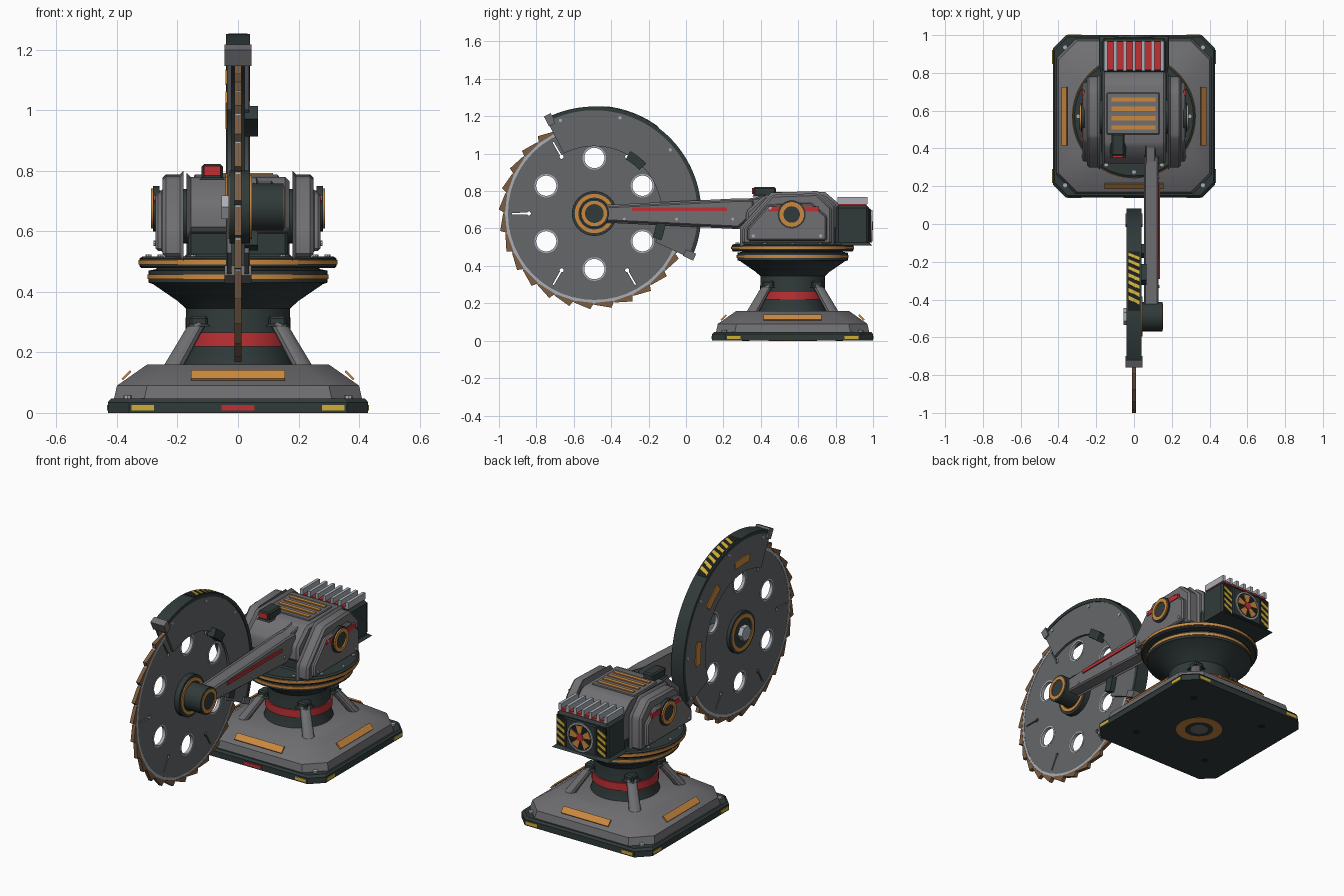
import bpy, bmesh
from math import sin, cos, pi, radians
from mathutils import Vector

default_cube = bpy.data.objects.get("Cube")
if default_cube:
    bpy.data.objects.remove(default_cube, do_unlink=True)


def material(name, *rgb):
    m = bpy.data.materials.new(name)
    m.use_nodes = True
    m.diffuse_color = (*rgb, 1)
    m.node_tree.nodes["Principled BSDF"].inputs["Base Color"].default_value = (*rgb, 1)
    return m


grey = material("body grey", .16, .16, .17)
steel = material("blade grey", .13, .135, .14)
dark = material("dark green grey", .03, .042, .042)
black = material("near black", .012, .014, .014)
light = material("light steel", .4, .43, .47)
red = material("signal red", .52, .03, .035)
orange = material("amber orange", .6, .25, .05)
yellow = material("hazard yellow", .62, .42, .035)
brown = material("tooth brown", .2, .11, .055)

BASE_Y = .57               # centre of base and turntable
HUB_Y, HUB_Z = -.49, .68   # centre of the saw blade


def finish(name, bm, mat, bevel=0):
    bmesh.ops.remove_doubles(bm, verts=bm.verts, dist=1e-5)
    if bevel:
        edges = [e for e in bm.edges if e.calc_face_angle(0) > .5]
        bmesh.ops.bevel(bm, geom=edges, offset=bevel, segments=1, affect='EDGES', clamp_overlap=True)
    bmesh.ops.recalc_face_normals(bm, faces=bm.faces)
    for f in bm.faces:
        f.smooth = True
    for e in bm.edges:
        e.smooth = e.calc_face_angle(4) < .5
    mesh = bpy.data.meshes.new(name)
    bm.to_mesh(mesh)
    bm.free()
    mesh.materials.append(mat)
    ob = bpy.data.objects.new(name, mesh)
    bpy.context.collection.objects.link(ob)
    return ob


def place(axis, a, b, h):
    return Vector({'x': (h, a, b), 'y': (a, h, b), 'z': (a, b, h)}[axis])


def loft(name, rings, mat, bevel=0, closed=False):
    """Skin matching rings of points; cap the ends or close the loop."""
    bm = bmesh.new()
    rows = [[bm.verts.new(p) for p in ring] for ring in rings]
    n = len(rows[0])
    for a, b in zip(rows, rows[1:] + (rows[:1] if closed else [])):
        for i in range(n):
            bm.faces.new((a[i], a[(i + 1) % n], b[(i + 1) % n], b[i]))
    if not closed:
        bm.faces.new(rows[0])
        bm.faces.new(rows[-1])
    return finish(name, bm, mat, bevel)


def prism(name, axis, pts, lo, hi, mat, bevel=0):
    return loft(name, [[place(axis, a, b, h) for a, b in pts] for h in (lo, hi)], mat, bevel)


def box(name, x0, x1, y0, y1, z0, z1, mat, bevel=0):
    return prism(name, 'z', [(x0, y0), (x1, y0), (x1, y1), (x0, y1)], z0, z1, mat, bevel)


def circle(a, b, r, n=32):
    return [(a + r * cos(2 * pi * i / n), b + r * sin(2 * pi * i / n)) for i in range(n)]


def lathe(name, axis, a, b, profile, mat, closed=False, n=48):
    rings = [[place(axis, p, q, h) for p, q in circle(a, b, r, n)] for r, h in profile]
    return loft(name, rings, mat, closed=closed)


def disc(name, axis, a, b, r, lo, hi, mat, n=32):
    return lathe(name, axis, a, b, [(r, lo), (r, hi)], mat, n=n)


def ring(name, axis, a, b, r0, r1, lo, hi, mat):
    return lathe(name, axis, a, b, [(r0, lo), (r1, lo), (r1, hi), (r0, hi)], mat, True)


def polar(r, deg):
    return HUB_Y + r * cos(radians(deg)), HUB_Z + r * sin(radians(deg))


def sector(name, r0, r1, a0, a1, x0, x1, mat):
    n = max(2, int((a1 - a0) / 3))
    arc = [a0 + (a1 - a0) * i / n for i in range(n + 1)]
    rings = [[Vector((x, *polar(r, a))) for r, x in ((r0, x0), (r1, x0), (r1, x1), (r0, x1))] for a in arc]
    return loft(name, rings, mat)


def stripes(name, where, count, slant):
    """Slanted hazard plates; where(u, v, d) maps the unit square to the surface."""
    bm = bmesh.new()
    for i in range(count):
        u = i / count
        w = .5 / count
        quad = ((u, 0), (u + w, 0), (u + w + slant, 1), (u + slant, 1))
        vs = [bm.verts.new(where(p, q, d)) for d in (0, 1) for p, q in quad]
        bmesh.ops.convex_hull(bm, input=vs)
    return finish(name, bm, yellow)


def octagon(half, cut, z):
    k = half - cut
    pts = ((half, -k), (half, k), (k, half), (-k, half), (-half, k), (-half, -k), (-k, -half), (k, -half))
    return [Vector((x, BASE_Y + y, z)) for x, y in pts]


# Base plate and sloped pedestal
loft("base_plate", [octagon(.43, .07, 0), octagon(.43, .07, .035), octagon(.42, .07, .047)], dark)
loft("pedestal", [octagon(.41, .1, .045), octagon(.4, .1, .09), octagon(.3, .1, .16)], grey)
ring("underside_ring", 'z', 0, BASE_Y, .08, .13, -.001, .004, orange)
disc("underside_cap", 'z', 0, BASE_Y, .05, -.001, .004, grey)
for sx in (-1, 1):
    for sy in (-1, 1):
        x, y = sx * .365, BASE_Y + sy * .365
        disc("base_bolt", 'z', x, y, .014, .04, .058, light, 8)
        disc("foot_hole", 'z', sx * .25, BASE_Y + sy * .25, .02, -.001, .002, black, 12)
        # Diagonal strut with its top clamp
        feet = [(.215, .15, .034), (.125, .31, .028)]
        loft("strut", [[Vector((sx * k + p, BASE_Y + sy * k + q, z)) for p, q in circle(0, 0, r, 12)]
                       for k, z, r in feet], grey)
        box("strut_clamp", sx * .13 - .03, sx * .13 + .03, BASE_Y + sy * .13 - .03,
            BASE_Y + sy * .13 + .03, .285, .32, dark, .008)
        # Hazard marks on the plate edges
        m = sx * .315
        box("edge_mark", m - .037, m + .037, BASE_Y + sy * .431 - .002, BASE_Y + sy * .431 + .002, .008, .026, yellow)
        box("edge_mark", sx * .431 - .002, sx * .431 + .002, BASE_Y + sy * .315 - .037,
            BASE_Y + sy * .315 + .037, .008, .026, yellow)
box("front_mark", -.055, .055, .137, .141, .008, .026, red)
for s in (-1, 1):
    # Amber strips lying on the pedestal slopes
    slope = [(.38, .107), (.385, .113), (.357, .141), (.352, .135)]
    prism("slope_strip", 'y', [(s * a, b) for a, b in slope], BASE_Y - .155, BASE_Y + .155, orange)
    prism("slope_strip", 'x', [(BASE_Y + s * a, b) for a, b in slope], -.155, .155, orange)

# Pillar and turntable
lathe("pillar", 'z', 0, BASE_Y, [(.19, .15), (.175, .2), (.172, .345), (.2, .37), (.28, .425),
                                (.295, .43), (.295, .47), (.27, .475), (.27, .485)], dark)
ring("pillar_band", 'z', 0, BASE_Y, .16, .182, .22, .265, red)
lathe("turntable", 'z', 0, BASE_Y, [(.32, .478), (.325, .484), (.325, .51), (.315, .517)], dark)
ring("lower_trim", 'z', 0, BASE_Y, .28, .299, .443, .457, orange)
ring("upper_trim", 'z', 0, BASE_Y, .3, .329, .49, .505, orange)
for x, y in circle(0, BASE_Y, .295, 12):
    disc("turntable_bolt", 'z', x, y, .01, .51, .524, light, 8)

# Shoulder body between the cheeks
box("body_foot", -.165, .165, .38, .8, .515, .61, dark, .01)
prism("body", 'x', [(.32, .6), (.32, .69), (.42, .78), (.74, .78), (.81, .72), (.81, .59), (.4, .59)],
      -.17, .17, grey, .014)
box("vent_plate", -.145, .135, .475, .695, .775, .787, grey, .004)
for y in (.51, .56, .61, .66):
    box("vent_slot", -.12, .115, y - .011, y + .011, .78, .793, orange)
box("sensor", -.12, -.05, .36, .48, .77, .822, dark, .008)
box("sensor_lens", -.113, -.057, .353, .362, .784, .816, red)

cheek = [(.3, .515), (.3, .6), (.46, .78), (.7, .788), (.78, .71), (.78, .515)]
panel = [(.33, .535), (.33, .6), (.44, .725), (.67, .735), (.75, .665), (.75, .535)]
for s in (-1, 1):
    prism("cheek", 'x', cheek, s * .18, s * .25, grey, .012)
    prism("cheek_panel", 'x', panel, s * .245, s * .272, grey, .008)
    box("cheek_stripe", s * .262, s * .276, .44, .71, .69, .718, red)
    disc("pivot_cap", 'x', BASE_Y - .005, HUB_Z - .005, .075, s * .26, s * .28, dark)
    ring("pivot_ring", 'x', BASE_Y - .005, HUB_Z - .005, .044, .066, s * .27, s * .288, orange)
    for y, z in ((.36, .56), (.72, .56), (.45, .71)):
        disc("cheek_bolt", 'x', y, z, .009, s * .26, s * .279, light, 8)
    disc("shoulder_axle", 'x', BASE_Y, .65, .09, s * .16, s * .19, dark)

# Rear motor box with cooling fins, fan and hazard panels
box("motor_box", -.17, .17, .8, .98, .51, .725, dark, .015)
box("fin_bed", -.155, .155, .815, .965, .715, .738, red)
for i in range(7):
    x = -.15 + i * .05
    box("cooling_fin", x - .009, x + .009, .81, .97, .73, .768, light)
box("fan_frame", -.1, .1, .97, .99, .525, .705, dark, .006)
ring("fan_ring", 'y', 0, .615, .076, .085, .985, .996, light)
disc("fan_well", 'y', 0, .615, .077, .985, .992, black)
for i in range(5):
    a = 2 * pi * i / 5
    blade = [(r * cos(a + t), .615 + r * sin(a + t)) for r, t in ((.02, -.3), (.07, -.1), (.072, .55), (.02, .6))]
    prism("fan_blade", 'y', blade, .99, .996, orange)
disc("fan_hub", 'y', 0, .615, .022, .985, 1, red, 16)
for x in (-.135, .135):
    box("hazard_panel", x - .027, x + .027, .975, .983, .53, .705, black)
    stripes("hazard_stripes", lambda u, v, d: Vector((x - .027 + .054 * v, .98 + .005 * d, .53 + .15 * u)), 4, .2)

# Boom arm
prism("arm", 'x', [(-.45, .64), (-.45, .717), (.28, .753), (.36, .753), (.36, .68), (.28, .605)], .052, .13, grey, .008)
prism("arm_neck", 'x', [(.26, .63), (.26, .74), (.42, .77), (.5, .77), (.5, .62)], .06, .115, grey, .006)
box("arm_stripe", .12, .137, -.29, .22, .694, .713, red)
for y in (-.33, -.05, .25):
    disc("arm_bolt", 'x', y, .65, .008, .12, .135, light, 8)

# Saw blade: flat outline with round holes and keyhole slots
curve = bpy.data.curves.new("blade_outline", 'CURVE')
curve.dimensions = '2D'
curve.fill_mode = 'BOTH'
curve.extrude = .008
outlines = [circle(0, 0, .485, 96)]
for i in range(6):
    a = pi / 3 * i
    outlines.append(circle(.297 * cos(a + pi / 6), .297 * sin(a + pi / 6), .056, 24))
    key = [(.35 + .011 * cos(t), .011 * sin(t)) for t in (.4 + (2 * pi - .8) * j / 10 for j in range(11))]
    key += [(.44, -.004), (.44, .004)]
    outlines.append([(p * cos(a) - q * sin(a), p * sin(a) + q * cos(a)) for p, q in key])
for outline in outlines:
    spline = curve.splines.new('POLY')
    spline.points.add(len(outline) - 1)
    for point, (p, q) in zip(spline.points, outline):
        point.co = (p, q, 0, 1)
    spline.use_cyclic_u = True
helper = bpy.data.objects.new("blade_outline", curve)
bpy.context.collection.objects.link(helper)
flat = bpy.data.meshes.new_from_object(helper.evaluated_get(bpy.context.evaluated_depsgraph_get()))
bpy.data.objects.remove(helper, do_unlink=True)
bm = bmesh.new()
bm.from_mesh(flat)
for v in bm.verts:
    v.co = Vector((v.co.z, HUB_Y + v.co.x, HUB_Z + v.co.y))
flat.materials.clear()
finish("saw_blade", bm, steel)
ring("blade_rim", 'x', HUB_Y, HUB_Z, .462, .487, -.0095, .0095, light)
for i in range(6):
    ring("hole_rim", 'x', *polar(.297, 30 + 60 * i), .054, .063, -.0095, .0095, light)
teeth = 28
for i in range(teeth):
    a = 360 * i / teeth
    tooth = [polar(r, a + t) for r, t in ((.478, 0), (.488, 0), (.512, 10.5), (.478, 12.5))]
    prism("saw_tooth", 'x', tooth, -.011, .011, brown)

# Blade hub: flanges, motor and nut
disc("hub_flange", 'x', HUB_Y, HUB_Z, .12, -.028, .04, dark)
ring("hub_flange_ring", 'x', HUB_Y, HUB_Z, .085, .105, -.032, .046, orange)
disc("hub_motor", 'x', HUB_Y, HUB_Z, .078, .03, .15, dark)
ring("hub_motor_ring", 'x', HUB_Y, HUB_Z, .05, .068, .14, .154, orange)
disc("hub_nut", 'x', HUB_Y, HUB_Z, .045, -.055, -.02, light, 6)

# Blade guard
sector("guard_band", .552, .572, -25, 117, -.04, .04, dark)
for s in (-1, 1):
    sector("guard_side", .36, .555, -25, 117, s * .022, s * .036, steel)
    for a in (5, 40, 75, 110):
        disc("guard_bolt", 'x', *polar(.53, a), .009, s * .03, s * .04, light, 8)
for a in (-25.5, 113.5):
    sector("guard_end", .525, .585, a, a + 4, -.045, .045, grey)
for a in (5, 48, 88):
    sector("guard_vent", .41, .455, a - 9, a + 9, -.041, -.03, orange)
for a in (52, -14):
    sector("guard_bracket", .335, .385, a - 8, a + 8, .022, .066, dark)
sector("guard_hazard_plate", .565, .574, 53, 87, -.032, .032, black)
stripes("guard_hazard", lambda u, v, d: Vector((-.03 + .06 * v, *polar(.573 + .004 * d, 54 + 29 * u))), 7, .1)
